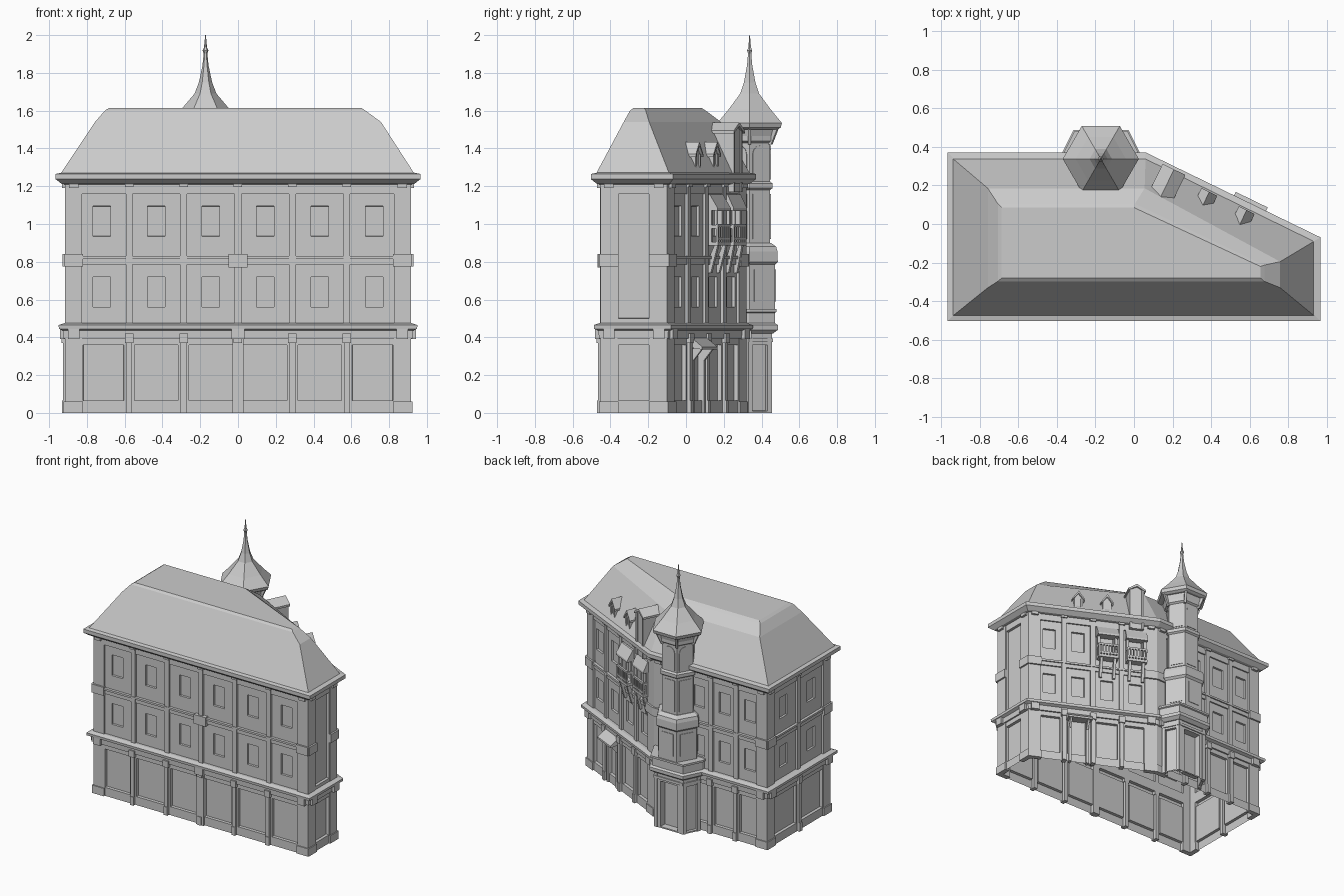
import bpy, bmesh
from math import sin, cos, pi
from mathutils import Vector, Matrix

if "Cube" in bpy.data.objects:
    bpy.data.objects.remove(bpy.data.objects["Cube"], do_unlink=True)

stone = bpy.data.materials.new("light_grey_stone")
stone.use_nodes = True
stone.diffuse_color = (0.6, 0.6, 0.6, 1)
stone.node_tree.nodes["Principled BSDF"].inputs["Base Color"].default_value = (0.6, 0.6, 0.6, 1)


def finish(name, bm, recalc=True):
    if recalc:
        bmesh.ops.recalc_face_normals(bm, faces=bm.faces)
    mesh = bpy.data.meshes.new(name)
    bm.to_mesh(mesh)
    bm.free()
    mesh.materials.append(stone)
    bpy.context.collection.objects.link(bpy.data.objects.new(name, mesh))


def loft(bm, rings, caps=True):
    """Skin through rings with equal point counts; without caps it closes on itself."""
    vs = [[bm.verts.new(p) for p in r] for r in rings]
    n = len(vs[0])
    for lo, hi in zip(vs, vs[1:] if caps else vs[1:] + vs[:1]):
        for i in range(n):
            j = (i + 1) % n
            bm.faces.new((lo[i], lo[j], hi[j], hi[i]))
    if caps:
        bm.faces.new(vs[0][::-1])
        bm.faces.new(vs[-1])


def offset(poly, d):
    out = []
    for i, p in enumerate(poly):
        p, a, b = Vector(p), Vector(poly[i - 1]), Vector(poly[(i + 1) % len(poly)])
        e, f = (p - a).normalized(), (b - p).normalized()
        n, m = Vector((e.y, -e.x)), Vector((f.y, -f.x))
        out.append(p + d * (n + m) / (1 + n.dot(m)))
    return out


def ledge(name, poly, steps, caps=False):
    """Moulding that follows a plan outline; steps are (offset, height)."""
    bm = bmesh.new()
    loft(bm, [[(*p, z) for p in offset(poly, d)] for d, z in steps], caps)
    finish(name, bm)


def frame(a, b):
    """Wall frame: along the wall, outward, up."""
    u = (Vector(b) - Vector(a)).normalized()
    m = Matrix(((u.x, u.y, 0, a[0]), (u.y, -u.x, 0, a[1]), (0, 0, 1, 0), (0, 0, 0, 1)))
    return m, (Vector(b) - Vector(a)).length


def box(bm, F, u, w, z0, z1, d1, d0=-0.03):
    loft(bm, [[F @ Vector((x, d, z)) for x, d in
               ((u - w / 2, d0), (u + w / 2, d0), (u + w / 2, d1), (u - w / 2, d1))] for z in (z0, z1)])


def outward(bm, F, pts, d0, d1):
    """Outline in the wall plane, pushed outward."""
    loft(bm, [[F @ Vector((x, d, z)) for x, z in pts] for d in (d0, d1)])


def along(bm, F, pts, u0, u1):
    """Side profile swept along the wall."""
    loft(bm, [[F @ Vector((u, d, z)) for d, z in pts] for u in (u0, u1)])


def panel(bm, F, us, zs, d, depth):
    """Wall sheet with a sunk rectangle in the middle."""
    g = [[bm.verts.new(F @ Vector((u, d, z))) for u in us] for z in zs]
    for i in range(3):
        for j in range(3):
            f = bm.faces.new((g[i][j], g[i][j + 1], g[i + 1][j + 1], g[i + 1][j]))
            if i == j == 1:
                mid = f
    bm.normal_update()
    bmesh.ops.inset_individual(bm, faces=[mid], thickness=0.002, depth=-depth)


plan = [(-0.915, -0.453), (0.915, -0.453), (0.915, -0.10), (0.05, 0.32), (-0.915, 0.32)]
EDGE = 0.05


def facade(name, a, b, bays, tall=False, centre=False):
    F, L = frame(a, b)
    w = (L - 2 * EDGE) / bays
    walls, trim = bmesh.new(), bmesh.new()
    for k in range(bays):
        u0, u1 = EDGE + k * w, EDGE + (k + 1) * w
        c = (u0 + u1) / 2
        m0, m1 = 0.045 if k == 0 else 0.028, 0.045 if k == bays - 1 else 0.028
        panel(walls, F, (u0, u0 + m0, u1 - m1, u1), (0, 0.065, 0.36, 0.47), -0.004, 0.022)
        if tall:
            panel(walls, F, (u0, u0 + m0, u1 - m1, u1), (0.47, 0.5, 1.16, 1.21), -0.004, 0.02)
            continue
        for z0, z1, wz in ((0.47, 0.8, 0.56), (0.8, 1.21, 0.935)):
            panel(walls, F, (u0, c - 0.047, c + 0.047, u1), (z0, wz, wz + 0.16, z1), -0.015, 0.015)
    # pilasters between bays, corner piers with bases and blocks
    for k in range(1, bays):
        u = EDGE + k * w
        mid = centre and k == bays // 2
        box(trim, F, u, 0.06 if mid else 0.03, 0, 0.4, 0.012)
        box(trim, F, u, 0.035, 0.47, 1.21, 0.002)
        box(trim, F, u, 0.045, 0.37, 0.42, 0.02)
        box(trim, F, u, 0.03, 0, 0.065, 0.018)
        box(trim, F, u, 0.045, 1.195, 1.22, 0.012)
        if mid:
            box(trim, F, u, 0.1, 0.77, 0.84, 0.016)
            box(trim, F, u, 0.07, 0.39, 0.45, 0.028)
    for u in (0.045, L - 0.045):
        box(trim, F, u, 0.09, 0, 1.21, 0)
        box(trim, F, u, 0.1, 0, 0.06, 0.008)
        box(trim, F, u, 0.1, 0.775, 0.84, 0.013)
        box(trim, F, u, 0.06, 0.39, 0.45, 0.028)
        box(trim, F, u, 0.05, 1.19, 1.225, 0.018)
    # floor bands
    for z0, z1, d in ((1.16, 1.21, -0.004), (0.785, 0.825, -0.004), (0.815, 0.83, 0.006)):
        if not tall:
            box(trim, F, L / 2, L - 0.1, z0, z1, d)
    finish(name + "_panels", walls, False)
    finish(name + "_trim", trim)
    return F, w


facade("front_wall", plan[0], plan[1], 6, centre=True)
facade("right_end_wall", plan[1], plan[2], 1, tall=True)
S, bay = facade("slanted_wall", plan[2], plan[3], 4)
facade("back_wall", plan[3], plan[4], 4)
facade("left_end_wall", plan[4], plan[0], 2)

# mouldings and roof
ledge("ground_floor_cornice", plan, [(-0.03, 0.395), (0.008, 0.395), (0.01, 0.435), (0.033, 0.445),
                                     (0.035, 0.465), (0.005, 0.475), (-0.03, 0.475)])
ledge("eaves", plan, [(-0.03, 1.205), (0.018, 1.212), (0.05, 1.237), (0.05, 1.265), (0.015, 1.272), (-0.03, 1.272)])
bm = bmesh.new()
tiers = [(1.265, -0.94, 0.935, -0.477, -0.088, 0.06, 0.34),
         (1.54, -0.757, 0.757, -0.33, -0.195, 0.055, 0.185),
         (1.6, -0.705, 0.675, -0.297, -0.213, 0.005, 0.105),
         (1.613, -0.685, 0.655, -0.28, -0.22, 0.0, 0.085)]
loft(bm, [[(l, f, z), (r, f, z), (r, s, z), (c, b, z), (l, b, z)] for z, l, r, f, s, c, b in tiers])
finish("main_roof", bm)

# dormers on the slanted side
bays = [EDGE + (k + 0.5) * bay for k in range(4)]


def dormer(name, c, w, z0, z1, top, d0, d1):
    bm = bmesh.new()
    h = w / 2
    outward(bm, S, [(c - h, z0), (c + h, z0), (c + h, z1), (c, top - 0.015), (c - h, z1)], d0, d1)
    e = h + 0.013
    outward(bm, S, [(c - e, z1 - 0.015), (c - e, z1), (c, top), (c + e, z1), (c + e, z1 - 0.015),
                    (c, top - 0.02)], d0, d1 + 0.015)
    for s in (-1, 1):
        box(bm, S, c + s * (h - 0.008), 0.016, z0, z1, d1 + 0.008, d1 - 0.01)
    finish(name, bm)


dormer("small_dormer_right", bays[1], 0.065, 1.25, 1.37, 1.435, -0.13, -0.005)
dormer("small_dormer_left", bays[2], 0.065, 1.25, 1.37, 1.435, -0.13, -0.005)
dormer("large_dormer", bays[3], 0.105, 1.17, 1.495, 1.538, -0.18, 0.02)

# balconies with hoods
for name, c, deep in (("middle", bays[2], 0.05), ("left", bays[3], 0.04)):
    bm = bmesh.new()
    box(bm, S, c, 0.15, 0.885, 0.905, deep)
    for z in (0.915, 0.985):
        along(bm, S, [(deep - 0.015, z), (deep, z), (deep, z + 0.014), (deep - 0.015, z + 0.014)], c - 0.07, c + 0.07)
    for i in range(7):
        box(bm, S, c + (i - 3) * 0.023, 0.01, 0.9, 0.99, deep, deep - 0.012)
    for s in (-1, 1):
        box(bm, S, c + s * 0.07, 0.012, 0.975, 0.995, deep)
        u = c + s * 0.05
        along(bm, S, [(-0.02, 0.74), (0.0, 0.74), (deep - 0.01, 0.885), (deep - 0.03, 0.885), (-0.02, 0.8)],
              u - 0.01, u + 0.01)
        box(bm, S, c + s * 0.065, 0.02, 0.9, 1.09, 0.012)
    finish(name + "_balcony", bm)
    bm = bmesh.new()
    along(bm, S, [(-0.02, 1.075), (deep, 1.07), (deep, 1.085), (0.005, 1.155), (-0.02, 1.155)], c - 0.08, c + 0.08)
    finish(name + "_window_hood", bm)

# side door canopy
bm = bmesh.new()
c = bays[1]
along(bm, S, [(-0.03, 0.35), (0.07, 0.335), (0.07, 0.35), (0.005, 0.4), (-0.03, 0.4)], c - 0.092, c + 0.092)
for s in (-1, 1):
    box(bm, S, c + s * 0.065, 0.02, 0, 0.34, 0.008)
    along(bm, S, [(0, 0.28), (0.01, 0.28), (0.06, 0.34), (0, 0.34)], c + s * 0.065 - 0.008, c + s * 0.065 + 0.008)
finish("door_canopy", bm)

# tower
TX, TY = -0.172, 0.337


def hexagon(r, z):
    return [(TX + r * cos(k * pi / 3), TY + r * sin(k * pi / 3), z) for k in range(6)]


def turned(name, profile):
    bm = bmesh.new()
    loft(bm, [hexagon(r, z) for r, z in profile])
    finish(name, bm)


turned("tower_oriel", [(0.155, 0.46), (0.155, 0.785), (0.172, 0.8), (0.17, 0.855), (0.162, 0.88), (0.13, 0.9)])
turned("tower_shaft", [(0.125, 0.88), (0.125, 1.18), (0.14, 1.19), (0.14, 1.215), (0.125, 1.225),
                       (0.125, 1.43), (0.14, 1.44), (0.14, 1.465), (0.15, 1.5)])
turned("tower_roof", [(0.17, 1.5), (0.19, 1.51), (0.197, 1.535), (0.13, 1.605), (0.058, 1.69),
                      (0.035, 1.75), (0.016, 1.84), (0.009, 1.91)])
turned("spire_finial", [(0.008, 1.9), (0.016, 1.918), (0.008, 1.935), (0.002, 2.0)])

bm = bmesh.new()
for k in range(6):
    # arched upper panels, plain lower panels
    for r, w, z0, z1, arch in ((0.125, 0.09, 1.235, 1.37, True), (0.125, 0.09, 0.92, 1.16, False),
                               (0.155, 0.1, 0.59, 0.76, False)):
        ring = hexagon(r, 0)
        F, L = frame(ring[k][:2], ring[(k + 1) % 6][:2])
        c, h = L / 2, w / 2
        pts = [(c - h, z0), (c + h, z0)]
        pts += [(c + h * cos(t * pi / 6), z1 + h * sin(t * pi / 6)) for t in range(7)] if arch \
            else [(c + h, z1), (c - h, z1)]
        outward(bm, F, pts, -0.01, 0.004)
finish("tower_panels", bm)

bm = bmesh.new()
for k in range(6):
    a = k * pi / 3
    F = Matrix.Translation((TX, TY, 0)) @ Matrix.Rotation(a, 4, "Z") @ Matrix.Rotation(-pi / 2, 4, "Z")
    along(bm, F, [(0.12, 1.42), (0.135, 1.42), (0.175, 1.51), (0.12, 1.51)], -0.008, 0.008)
finish("tower_brackets", bm)

# entrance porch under the tower
porch = [(0.01, 0.30), (0.01, 0.33), (-0.05, 0.452), (-0.292, 0.452), (-0.352, 0.33), (-0.352, 0.30)]
walls, trim = bmesh.new(), bmesh.new()
for i in range(1, 4):
    F, L = frame(porch[i], porch[i + 1])
    m = 0.02 if i != 2 else 0.05
    panel(walls, F, (0, m, L - m, L), (0, 0.01, 0.36, 0.46), 0, 0.05 if i == 2 else 0.02)
    for u in (0.012, L - 0.012):
        box(trim, F, u, 0.024, 0, 0.44, 0.004, -0.02)
    box(trim, F, L / 2, L, 0.375, 0.395, 0.008, -0.01)
finish("porch_walls", walls, False)
finish("porch_piers", trim)
ledge("porch_parapet", porch, [(0.008, 0.42), (0.035, 0.44), (0.035, 0.465), (0.018, 0.475), (0.018, 0.53),
                               (0.028, 0.535), (0.028, 0.55)], True)
